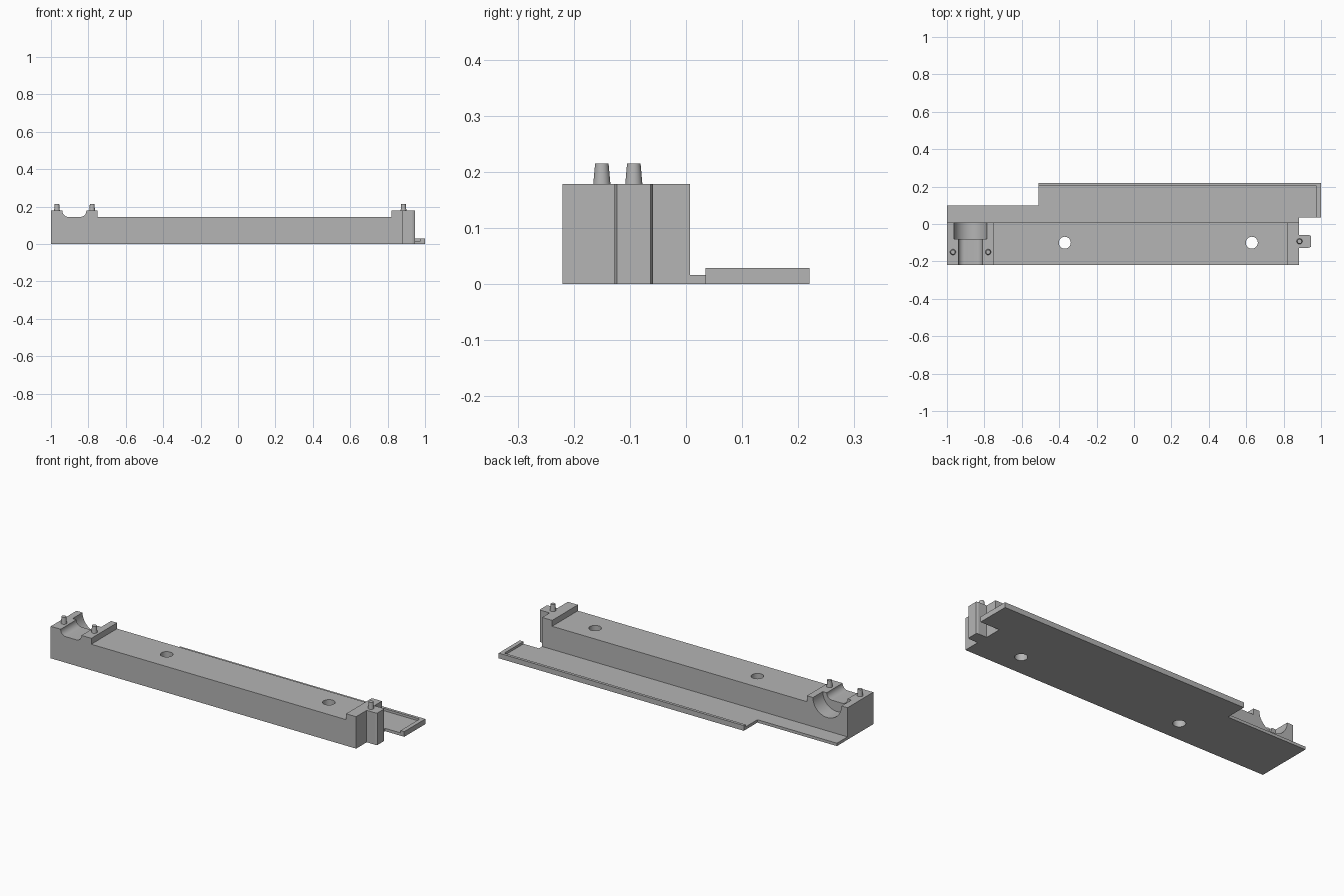
import bpy
import bmesh
from math import cos, sin, pi

if "Cube" in bpy.data.objects:
    bpy.data.objects.remove(bpy.data.objects["Cube"])

grey = bpy.data.materials.new("plain grey")
grey.use_nodes = True
colour = (0.46, 0.46, 0.46, 1)
grey.diffuse_color = colour
grey.node_tree.nodes["Principled BSDF"].inputs["Base Color"].default_value = colour


def prism(name, outline, lo, hi, axis="z"):
    """Extrude an outline: xy points along z, or xz points along y."""
    bm = bmesh.new()
    place = (lambda a, b: (a, b, lo)) if axis == "z" else (lambda a, b: (a, lo, b))
    face = bm.faces.new([bm.verts.new(place(a, b)) for a, b in outline])
    new = bmesh.ops.extrude_face_region(bm, geom=[face])["geom"]
    move = (0, 0, hi - lo) if axis == "z" else (0, hi - lo, 0)
    bmesh.ops.translate(bm, vec=move, verts=[v for v in new if isinstance(v, bmesh.types.BMVert)])
    bmesh.ops.recalc_face_normals(bm, faces=bm.faces)
    mesh = bpy.data.meshes.new(name)
    bm.to_mesh(mesh)
    bm.free()
    mesh.materials.append(grey)
    obj = bpy.data.objects.new(name, mesh)
    bpy.context.collection.objects.link(obj)
    return obj


def arc(cx, cy, r, start, end, steps):
    angles = [start + (end - start) * i / steps for i in range(steps + 1)]
    return [(cx + r * cos(a), cy + r * sin(a)) for a in angles]


def activate(obj):
    bpy.ops.object.select_all(action="DESELECT")
    obj.select_set(True)
    bpy.context.view_layer.objects.active = obj


def cut(obj, cutter):
    mod = obj.modifiers.new("cut", "BOOLEAN")
    mod.operation, mod.solver, mod.object = "DIFFERENCE", "EXACT", cutter
    activate(obj)
    bpy.ops.object.modifier_apply(modifier=mod.name)
    bpy.data.objects.remove(cutter)


FRONT, BACK = -0.22, 0.007
LOW, HIGH = 0.145, 0.178
END = 0.882
BORE_X = -0.875

# Long block with a raised pad at each end
block = prism("main_block", [(-1, 0), (END, 0), (END, HIGH), (0.82, HIGH), (0.82, LOW),
                             (-0.75, LOW), (-0.75, HIGH), (-1, HIGH)], FRONT, BACK, "y")

# Round-bottomed front channel and wider half-round seat behind it
half, r = 0.064, 0.032
channel = (arc(BORE_X - half + r, LOW + r, r, pi, 1.5 * pi, 8)
           + arc(BORE_X + half - r, LOW + r, r, 1.5 * pi, 2 * pi, 8)
           + [(BORE_X + half, 0.3), (BORE_X - half, 0.3)])
cut(block, prism("channel_cutter", channel, -0.3, 0, "y"))
seat = arc(BORE_X, HIGH, 0.088, pi, 2 * pi, 32) + [(BORE_X + 0.088, 0.3), (BORE_X - 0.088, 0.3)]
cut(block, prism("seat_cutter", seat, -0.08, 0.1, "y"))

# Screw holes through the block
for x in (-0.37, 0.63):
    cut(block, prism("hole_cutter", arc(x, -0.1, 0.032, 0, 2 * pi * 31 / 32, 31), -0.1, 0.3))

# End tab with chamfered corners
prism("end_tab", [(END, -0.127), (0.934, -0.127), (0.945, -0.123),
                  (0.945, -0.063), (0.934, -0.059), (END, -0.059)], 0, HIGH)

# Thin stepped flange along the back
prism("back_flange", [(-1, BACK), (END, BACK), (END, 0.035), (1, 0.035),
                      (1, 0.22), (-0.51, 0.22), (-0.51, 0.1), (-1, 0.1)], 0, 0.016)

# Raised lip on the flange's outer edges
prism("flange_lip", [(-0.51, 0.204), (0.977, 0.204), (0.977, 0.035),
                     (1, 0.035), (1, 0.22), (-0.51, 0.22)], 0.016, 0.029)

# Tapered locating pegs
for name, x, y in (("peg_outer", -0.968, -0.15), ("peg_inner", -0.78, -0.15), ("peg_tab", 0.885, -0.093)):
    bpy.ops.mesh.primitive_cone_add(vertices=24, radius1=0.0155, radius2=0.012, depth=0.039,
                                    location=(x, y, HIGH + 0.0175))
    peg = bpy.context.object
    peg.name = name
    peg.data.materials.append(grey)
    bpy.ops.object.shade_smooth_by_angle()

activate(block)
bpy.ops.object.shade_smooth_by_angle()
